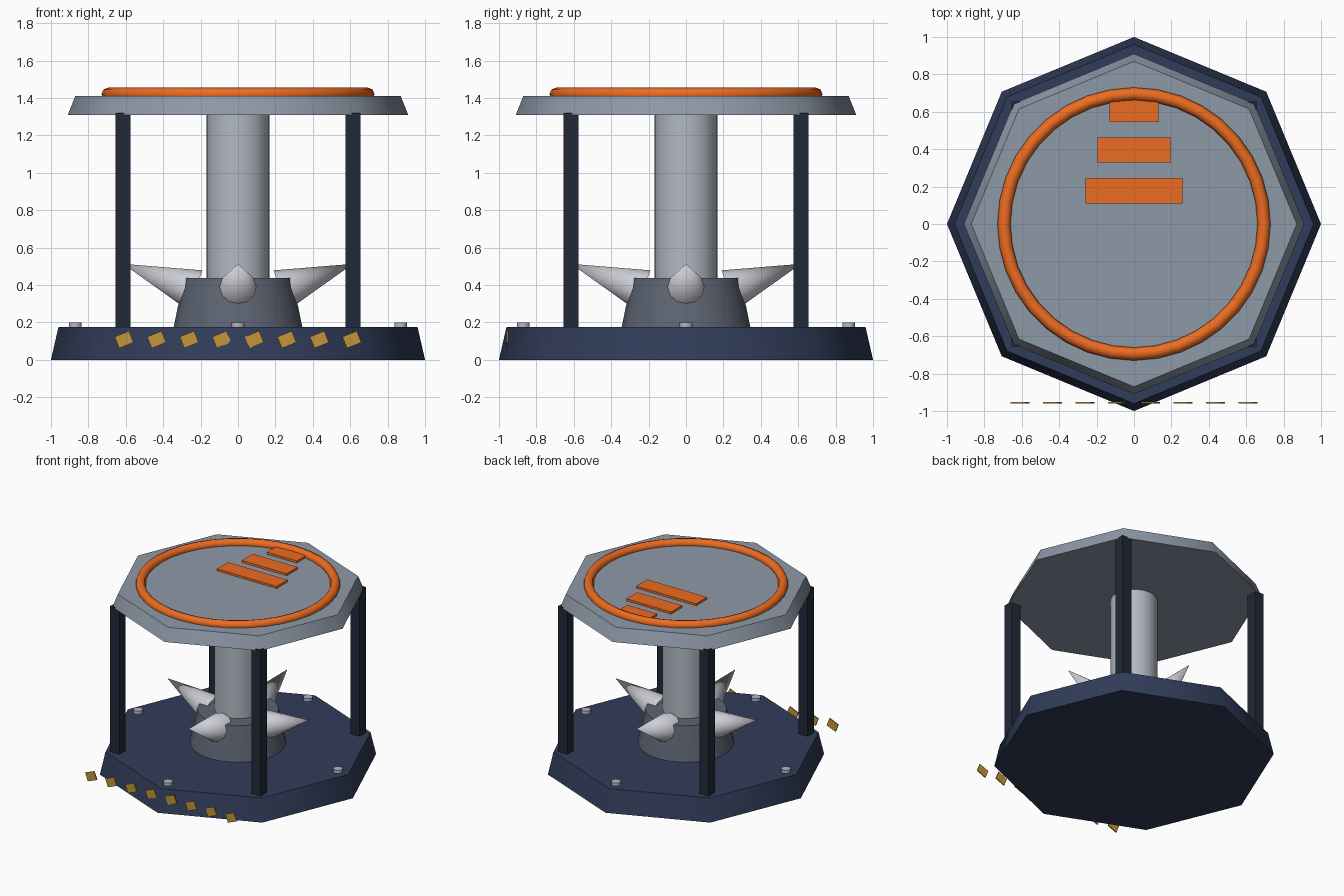
import bpy, math
from math import radians, cos, sin, pi
from mathutils import Vector

if "Cube" in bpy.data.objects:
    bpy.data.objects.remove(bpy.data.objects["Cube"])


def material(name, rgb):
    m = bpy.data.materials.new(name)
    m.diffuse_color = (*rgb, 1)
    m.use_nodes = True
    m.node_tree.nodes["Principled BSDF"].inputs["Base Color"].default_value = m.diffuse_color
    return m


NAVY = material("navy", (0.03, 0.045, 0.10))
DARK = material("dark_navy", (0.015, 0.022, 0.04))
PLATE = material("plate_grey", (0.27, 0.32, 0.39))
STEEL = material("steel", (0.45, 0.49, 0.55))
SLATE = material("slate", (0.11, 0.13, 0.17))
SPIKE = material("spike_silver", (0.62, 0.62, 0.68))
ORANGE = material("orange", (0.85, 0.15, 0.015))
GOLD = material("gold", (0.55, 0.30, 0.04))


def finish(name, mat, smooth=None):
    o = bpy.context.object
    o.name = name
    o.data.materials.append(mat)
    if smooth:
        bpy.ops.object.shade_smooth_by_angle(angle=radians(smooth))
    return o


def frustum(name, n, r1, r2, z1, z2, mat, smooth=None, x=0, y=0):
    bpy.ops.mesh.primitive_cone_add(vertices=n, radius1=r1, radius2=r2, depth=z2 - z1,
                                    location=(x, y, (z1 + z2) / 2))
    return finish(name, mat, smooth)


def box(name, loc, size, mat, rot=(0, 0, 0)):
    bpy.ops.mesh.primitive_cube_add(size=1, location=loc, rotation=rot)
    bpy.context.object.scale = size
    return finish(name, mat)


# Octagonal base and landing plate
frustum("base", 8, 1.0, 0.96, 0, 0.175, NAVY, 50)
frustum("top_plate", 8, 0.91, 0.87, 1.31, 1.41, PLATE, 50)

# Central pedestal and column
frustum("pedestal", 24, 0.345, 0.29, 0.17, 0.437, SLATE, 30)
frustum("column", 24, 0.168, 0.168, 0.42, 1.32, STEEL, 30)

# Corner posts
for i, (sx, sy) in enumerate([(1, 1), (-1, 1), (-1, -1), (1, -1)]):
    box(f"post_{i + 1}", (sx * 0.615, sy * 0.615, 0.745), (0.08, 0.08, 1.15), DARK)

# Spikes leaning outward and bolts on the four axes
for i in range(4):
    a = i * pi / 2
    out = Vector((cos(a), sin(a), 0))
    base = out * 0.229 + Vector((0, 0, 0.372))
    tip = out * 0.615 + Vector((0, 0, 0.513))
    axis = tip - base
    bpy.ops.mesh.primitive_cone_add(vertices=12, radius1=0.113, radius2=0, depth=axis.length,
                                    location=(base + tip) / 2,
                                    rotation=axis.to_track_quat('Z', 'Y').to_euler())
    finish(f"spike_{i + 1}", SPIKE, 35)
    frustum(f"bolt_{i + 1}", 12, 0.034, 0.034, 0.17, 0.2, STEEL, 35,
            out.x * 0.87, out.y * 0.87)

# Orange ring and stepped bars on the plate
bpy.ops.mesh.primitive_torus_add(major_radius=0.695, minor_radius=0.035, major_segments=36,
                                 minor_segments=8, location=(0, 0, 1.42))
finish("plate_ring", ORANGE, 50)
for i, (y, w) in enumerate([(0.178, 0.52), (0.395, 0.39), (0.612, 0.26)]):
    box(f"plate_bar_{i + 1}", (0, y, 1.416), (w, 0.135, 0.022), ORANGE)

# Row of tilted hazard chips along the front
for i in range(8):
    box(f"hazard_chip_{i + 1}", (-0.609 + i * 0.174, -0.955, 0.108),
        (0.083, 0.008, 0.066), GOLD, (0, radians(-22), 0))
